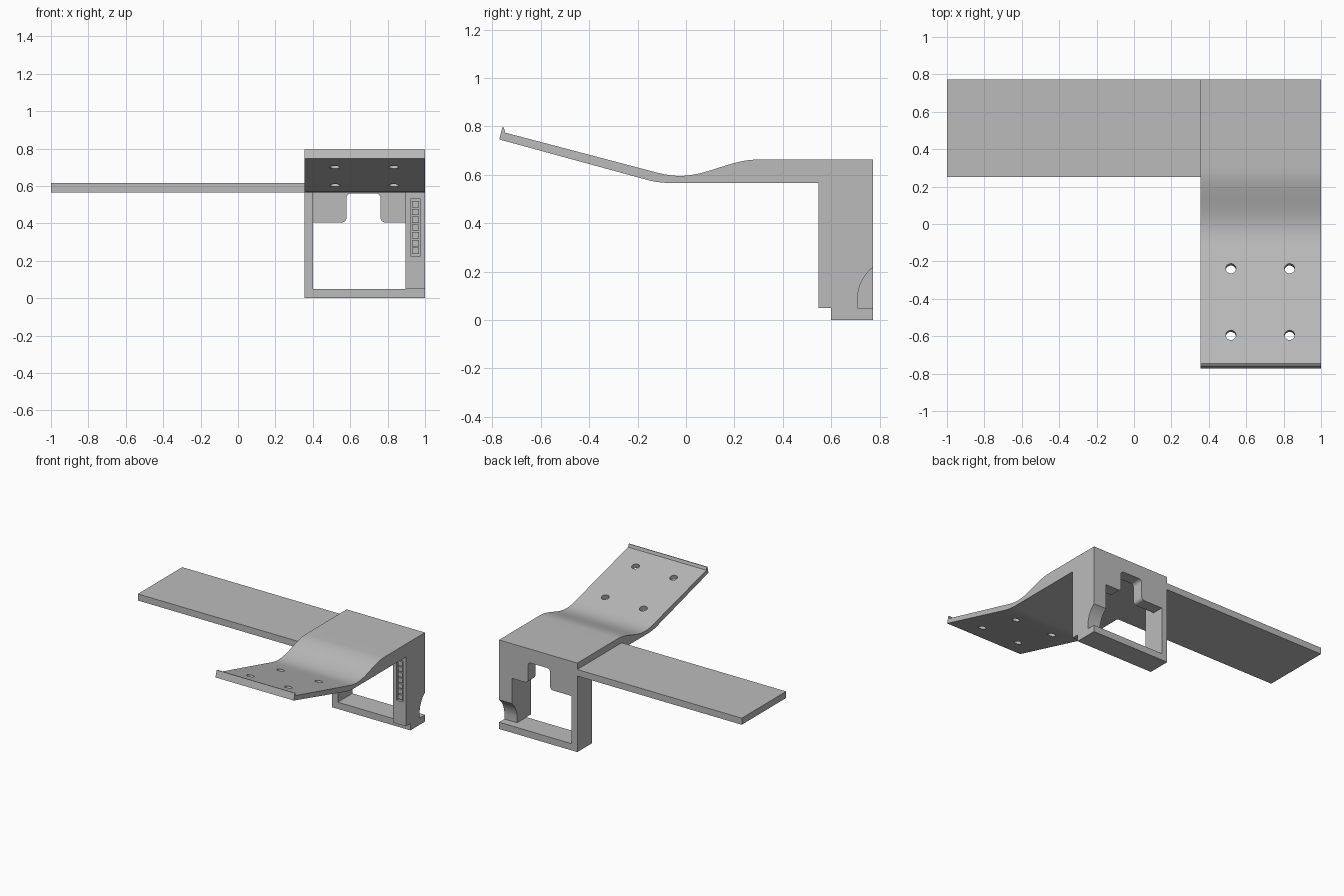
import bpy, bmesh
from math import sin, cos, pi, radians, atan2
from mathutils import Vector

cube = bpy.data.objects.get("Cube")
if cube:
    bpy.data.objects.remove(cube, do_unlink=True)

grey = bpy.data.materials.new("plain grey")
grey.use_nodes = True
grey.diffuse_color = (0.5, 0.5, 0.5, 1)
grey.node_tree.nodes["Principled BSDF"].inputs["Base Color"].default_value = (0.5, 0.5, 0.5, 1)

LEFT, RIGHT, BACK = 0.355, 1.0, 0.772     # extents of the bracket
FLOOR, UNDER, TOP = 0.05, 0.566, 0.663    # base top, plate underside, plate top


def prism(name, outline, axis, start, end):
    """Extrude a 2D outline along x (outline is y, z) or y (outline is x, z)."""
    bm = bmesh.new()
    place = (lambda a, b: (start, a, b)) if axis == "x" else (lambda a, b: (a, start, b))
    face = bm.faces.new([bm.verts.new(place(a, b)) for a, b in outline])
    new = bmesh.ops.extrude_face_region(bm, geom=[face])["geom"]
    shift = Vector((end - start, 0, 0) if axis == "x" else (0, end - start, 0))
    bmesh.ops.translate(bm, vec=shift, verts=[v for v in new if isinstance(v, bmesh.types.BMVert)])
    bmesh.ops.recalc_face_normals(bm, faces=bm.faces)
    mesh = bpy.data.meshes.new(name)
    bm.to_mesh(mesh)
    bm.free()
    mesh.materials.append(grey)
    obj = bpy.data.objects.new(name, mesh)
    bpy.context.collection.objects.link(obj)
    return obj


def box(name, x0, x1, y0, y1, z0, z1):
    return prism(name, [(y0, z0), (y1, z0), (y1, z1), (y0, z1)], "x", x0, x1)


def arc(cx, cz, r, a0, a1, n=8):
    return [(cx + r * cos(radians(a0 + (a1 - a0) * i / n)),
             cz + r * sin(radians(a0 + (a1 - a0) * i / n))) for i in range(n + 1)]


def select_only(obj):
    bpy.ops.object.select_all(action="DESELECT")
    obj.select_set(True)
    bpy.context.view_layer.objects.active = obj


def smooth(obj):
    select_only(obj)
    bpy.ops.object.shade_smooth_by_angle(angle=radians(25))


def cut(obj, cutter):
    mod = obj.modifiers.new("cut", "BOOLEAN")
    mod.operation, mod.solver, mod.object = "DIFFERENCE", "EXACT", cutter
    select_only(obj)
    bpy.ops.object.modifier_apply(modifier=mod.name)
    bpy.data.objects.remove(cutter, do_unlink=True)


# Curved top plate: thick back, S-curve, thin rising tongue with a lip
dip, rise = Vector((-0.03, 0.595)), Vector((0.30, TOP))
s_curve = []
for i in range(17):
    t = i / 16
    s_curve.append((rise.x + (dip.x - rise.x) * t,
                    rise.y + (dip.y - rise.y) * (0.5 - 0.5 * cos(pi * t))))
slope = atan2(0.17, 0.62)
bend_top = [(-0.06, 0.597), (-0.09, 0.602), (-0.12, 0.609)]
lip = [(-0.747, 0.774), (-0.753, 0.796), (-0.759, 0.796), (-0.772, 0.746)]
bend_under = [(-0.15, 0.576), (-0.12, 0.57), (-0.09, 0.567), (-0.06, UNDER)]
plate = prism("curved_plate",
              [(BACK, UNDER), (BACK, TOP)] + s_curve + bend_top + lip + bend_under,
              "x", LEFT, RIGHT)

# Four screw holes square to the tongue
for x in (0.518, 0.832):
    for y in (-0.242, -0.597):
        z = 0.62 - (y + 0.15) * 0.274 - 0.02
        bpy.ops.mesh.primitive_cylinder_add(vertices=32, radius=0.027, depth=0.2,
                                            location=(x, y, z), rotation=(-slope, 0, 0))
        cut(plate, bpy.context.object)
smooth(plate)

# Long flat side arm
box("side_arm", -1.0, LEFT, 0.25, BACK, UNDER, 0.615)

# Lower frame: base bar and narrow post
box("base_bar", LEFT, RIGHT, 0.60, BACK, 0, FLOOR)
box("narrow_post", LEFT, 0.402, 0.60, BACK, FLOOR, UNDER)

# Wide post with a rounded scoop at the lower back
scoop = arc(0.879, 0.085, 0.17, 180, 129, 12)
post = prism("wide_post",
             [(0.547, FLOOR), (0.709, FLOOR)] + scoop + [(BACK, UNDER), (0.547, UNDER)],
             "x", 0.895, RIGHT)
cut(post, box("slot_cutter", 0.923, 0.975, 0.5, 0.567, 0.225, 0.53))
smooth(post)

# Row of small square blocks inside the slot
for i in range(7):
    z = 0.253 + i * 0.0415
    box("slot_block", 0.931, 0.967, 0.552, 0.567, z - 0.017, z + 0.017)

# Hanging back panel with a rounded notch
low, high, r = 0.405, 0.56, 0.025
half = arc(0.58 - r, low + r, r, -90, 0) + arc(0.58 + r, high - r, r, 180, 90)
other = [(1.342 - x, z) for x, z in reversed(half)]
panel = prism("notched_panel",
              [(0.402, UNDER), (0.402, low)] + half + other + [(0.895, low), (0.895, UNDER)],
              "y", 0.685, BACK)
smooth(panel)
